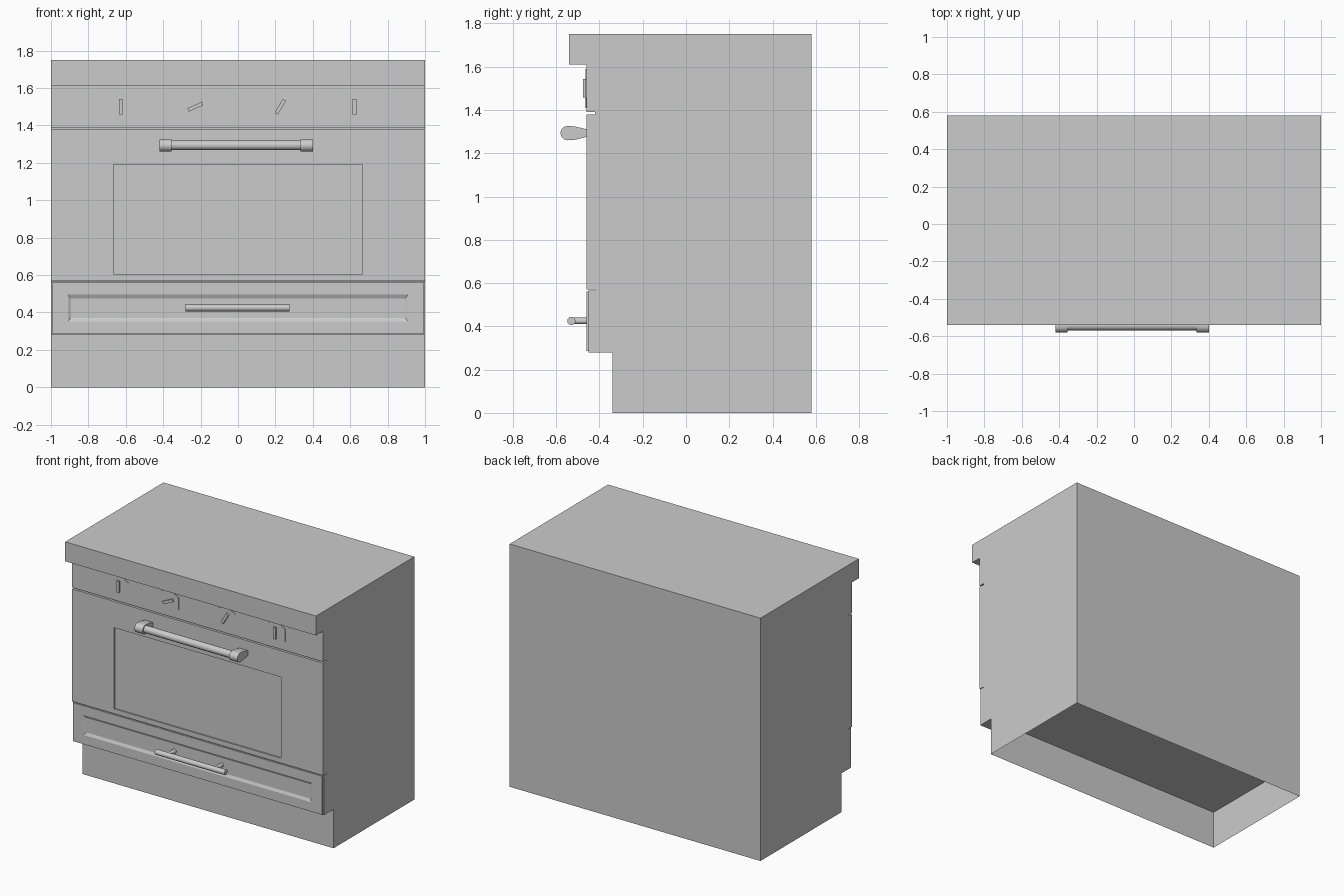
import bpy, bmesh, math
from mathutils import Matrix, Vector

old = bpy.data.objects.get("Cube")
if old:
    bpy.data.objects.remove(old, do_unlink=True)

grey = bpy.data.materials.new("light_grey")
grey.use_nodes = True
grey.diffuse_color = (0.6, 0.6, 0.6, 1)
grey.node_tree.nodes["Principled BSDF"].inputs["Base Color"].default_value = (0.6, 0.6, 0.6, 1)


def finish(name, bm, smooth=False):
    bmesh.ops.recalc_face_normals(bm, faces=bm.faces)
    mesh = bpy.data.meshes.new(name)
    bm.to_mesh(mesh)
    bm.free()
    mesh.materials.append(grey)
    ob = bpy.data.objects.new(name, mesh)
    bpy.context.collection.objects.link(ob)
    if smooth:
        bpy.ops.object.select_all(action='DESELECT')
        ob.select_set(True)
        bpy.context.view_layer.objects.active = ob
        bpy.ops.object.shade_smooth_by_angle(angle=math.radians(40))
    return ob


def extrude_x(profile, x0, x1):
    """Extrude a (y, z) outline from x0 to x1."""
    bm = bmesh.new()
    face = bm.faces.new([bm.verts.new((x0, y, z)) for y, z in profile])
    geom = bmesh.ops.extrude_face_region(bm, geom=[face])["geom"]
    moved = [g for g in geom if isinstance(g, bmesh.types.BMVert)]
    bmesh.ops.translate(bm, vec=(x1 - x0, 0, 0), verts=moved)
    return bm


def panel(name, rings):
    """Front panel from nested rectangles (half width, bottom, top, y)."""
    bm = bmesh.new()
    loops = [[bm.verts.new(p) for p in ((-w, y, a), (w, y, a), (w, y, b), (-w, y, b))]
             for w, a, b, y in rings]
    for r, s in zip(loops, loops[1:]):
        for i in range(4):
            j = (i + 1) % 4
            bm.faces.new((r[i], r[j], s[j], s[i]))
    bm.faces.new(loops[-1])
    return finish(name, bm)


def rod(name, start, end, radius, sides=16):
    a, b = Vector(start), Vector(end)
    turn = (b - a).to_track_quat('Z', 'Y').to_matrix().to_4x4()
    bm = bmesh.new()
    bmesh.ops.create_cone(bm, cap_ends=True, segments=sides, radius1=radius, radius2=radius,
                          depth=(b - a).length, matrix=Matrix.Translation((a + b) / 2) @ turn)
    return finish(name, bm, smooth=sides > 8)


# Cabinet with overhanging top, control fascia and an open-bottomed plinth
outline = [(-.54, 1.75), (.58, 1.75), (.58, 0), (-.34, 0), (-.34, .28), (-.45, .28),
           (-.45, .565), (-.42, .565), (-.42, 1.39), (-.46, 1.39), (-.46, 1.61), (-.54, 1.61)]
body = extrude_x(outline, -1, 1)
body.normal_update()
bottom = [f for f in body.faces if all(v.co.z < .01 for v in f.verts)]
bmesh.ops.delete(body, geom=bottom, context='FACES_ONLY')
finish("cabinet", body)

# Cabinet floor, seen up inside the plinth
floor = bmesh.new()
floor.faces.new([floor.verts.new(p) for p in
                 ((-1, -.34, .28), (1, -.34, .28), (1, .58, .28), (-1, .58, .28))])
finish("cabinet_floor", floor)

# Oven door with recessed window, and drawer front with sloped recess
panel("oven_door", [(1, .57, 1.38, -.42), (1, .57, 1.38, -.46),
                    (.665, .605, 1.19, -.46), (.665, .605, 1.19, -.45)])
panel("drawer_front", [(.993, .285, .562, -.45), (.993, .285, .562, -.46),
                       (.91, .352, .495, -.46), (.893, .371, .476, -.451)])

# Control knobs: hexagonal base and a pointer bar
for n, (x, angle) in enumerate(((-.627, 0), (-.228, 65), (.226, 30), (.623, 0)), 1):
    rod(f"knob_base_{n}", (x, -.455, 1.5), (x, -.464, 1.5), .09, sides=6)
    bm = bmesh.new()
    bmesh.ops.create_cube(bm, size=1, matrix=Matrix.Translation((x, -.466, 1.5))
                          @ Matrix.Rotation(math.radians(angle), 4, 'Y')
                          @ Matrix.Diagonal((.02, .02, .085, 1)))
    finish(f"knob_pointer_{n}", bm)

# Oven handle: bar between two rounded teardrop brackets
rod("oven_handle_bar", (-.37, -.543, 1.294), (.35, -.543, 1.294), .026)
arc = [(-.547 + .033 * math.cos(t), 1.293 + .033 * math.sin(t))
       for t in (math.radians(90 + 18 * k) for k in range(11))]
bracket = arc + [(-.515, 1.262), (-.455, 1.277), (-.455, 1.31), (-.515, 1.324)]
for side, x0 in (("right", -.42), ("left", .335)):
    finish(f"oven_handle_bracket_{side}", extrude_x(bracket, x0, x0 + .065), smooth=True)

# Drawer handle: bar on two posts
rod("drawer_handle_bar", (-.28, -.53, .425), (.275, -.53, .425), .019)
for side, x in (("right", -.19), ("left", .185)):
    rod(f"drawer_handle_post_{side}", (x, -.45, .425), (x, -.53, .425), .015)
